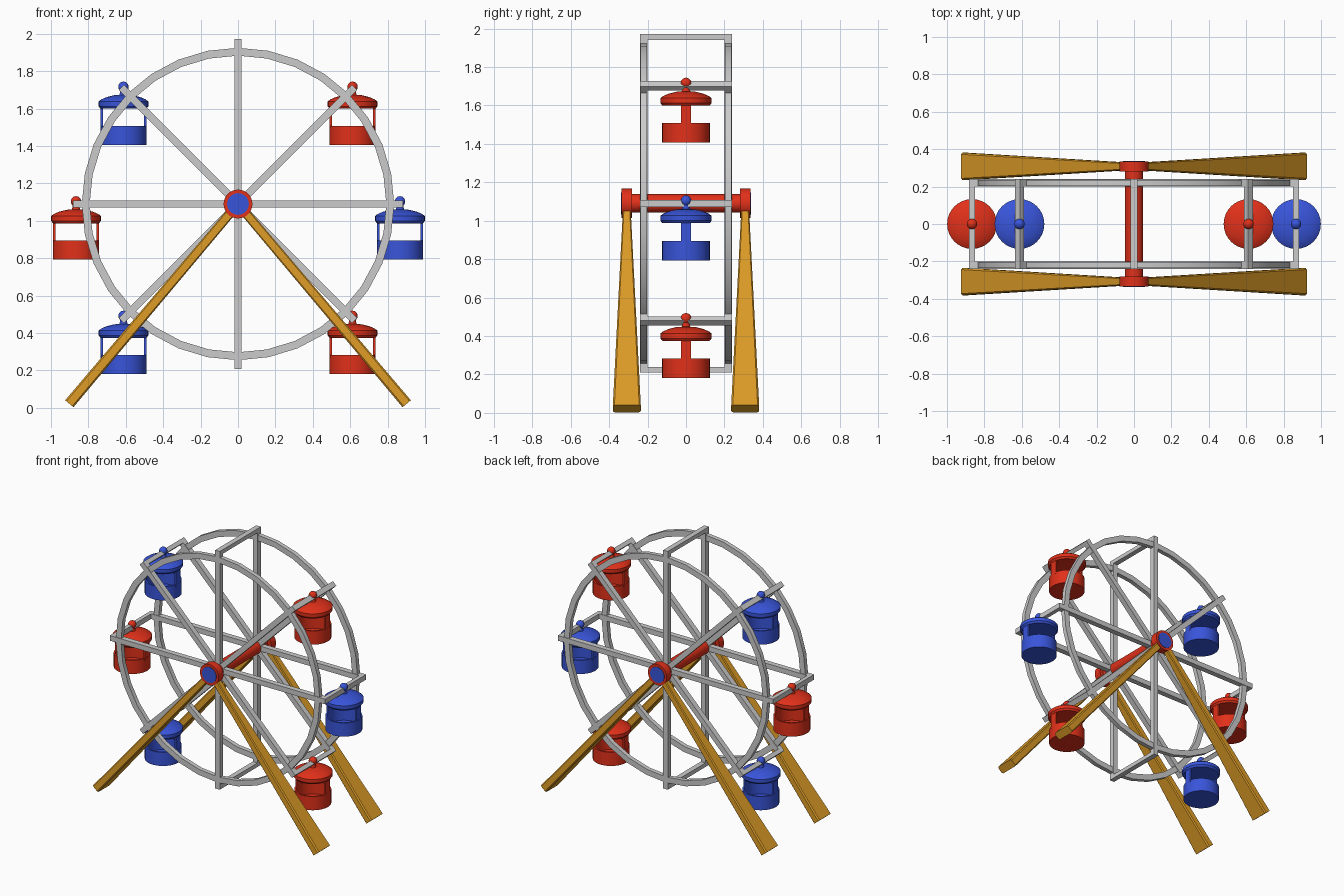
import bpy, bmesh
from math import sin, cos, pi, radians, atan2, hypot
from mathutils import Matrix, Vector

if "Cube" in bpy.data.objects:
    bpy.data.objects.remove(bpy.data.objects["Cube"])

HUB_Z = 1.09


def material(name, color):
    m = bpy.data.materials.new(name)
    m.diffuse_color = color
    m.use_nodes = True
    m.node_tree.nodes["Principled BSDF"].inputs["Base Color"].default_value = m.diffuse_color
    return m


RED = material("red", (0.75, 0.03, 0.01, 1))
BLUE = material("blue", (0.04, 0.09, 0.7, 1))
AMBER = material("amber", (0.72, 0.33, 0.02, 1))


def finish(name, bm, mat=None, matrix=Matrix()):
    bmesh.ops.recalc_face_normals(bm, faces=bm.faces)
    me = bpy.data.meshes.new(name)
    bm.to_mesh(me)
    bm.free()
    me.shade_smooth()
    me.set_sharp_from_angle(angle=radians(35))
    ob = bpy.data.objects.new(name, me)
    bpy.context.collection.objects.link(ob)
    ob.matrix_world = matrix
    if mat:
        me.materials.append(mat)
    return ob


def box(name, size, matrix, mat=None):
    bm = bmesh.new()
    bmesh.ops.create_cube(bm, size=1, matrix=Matrix.Diagonal((*size, 1)))
    return finish(name, bm, mat, matrix)


def lathe(name, profile, matrix, mat=None, n=32, closed=False):
    """Revolve (radius, height) points round z."""
    bm = bmesh.new()
    vs = [bm.verts.new((r, 0, z)) for r, z in profile]
    pairs = list(zip(vs, vs[1:])) + ([(vs[-1], vs[0])] if closed else [])
    es = [bm.edges.new(p) for p in pairs]
    bmesh.ops.spin(bm, geom=vs + es, cent=(0, 0, 0), axis=(0, 0, 1),
                   angle=2 * pi, steps=n, use_duplicate=False)
    bmesh.ops.remove_doubles(bm, verts=bm.verts, dist=1e-5)
    return finish(name, bm, mat, matrix)


def at(x, y, z):
    return Matrix.Translation((x, y, z))


def turn(angle):
    return Matrix.Rotation(angle, 4, 'Y')


HUB = at(0, 0, HUB_Z)
ALONG_Y = Matrix.Rotation(pi / 2, 4, 'X')

# Wheel: two rims with spokes, joined by cross bars at the spoke tips
for s in (-1, 1):
    lathe("rim", [(0.793, -0.016), (0.835, -0.016), (0.835, 0.016), (0.793, 0.016)],
          at(0, s * 0.22, HUB_Z) @ ALONG_Y, closed=True)
    for i in range(4):
        box("spoke", (1.76, 0.04, 0.038), at(0, s * 0.22, HUB_Z) @ turn(i * pi / 4))
for i in range(8):
    box("cross_bar", (0.03, 0.48, 0.038), HUB @ turn(i * pi / 4) @ at(0.866, 0, 0))

# Axle with wide end flanges and blue caps
lathe("axle", [(0, -0.335), (0.077, -0.335), (0.077, -0.28), (0.048, -0.28),
               (0.048, 0.28), (0.077, 0.28), (0.077, 0.335), (0, 0.335)],
      HUB @ ALONG_Y, RED)
for s in (-1, 1):
    lathe("axle_cap", [(0, -0.01), (0.058, -0.01), (0.058, 0.01), (0, 0.01)],
          at(0, s * 0.328, HUB_Z) @ ALONG_Y, BLUE)


# Legs: flat tapered beams from the flange to the ground
def leg(sx, sy):
    foot = Vector((sx * 0.902, sy * 0.308, 0.022))
    top = Vector((0, sy * 0.308, HUB_Z))
    d = (foot - top).normalized()
    side = Vector((d.z, 0, -d.x))
    bm = bmesh.new()
    rings = []
    for c, w, t in ((top, 0.018, 0.024), (foot, 0.073, 0.029)):
        b = 0.3 * min(w, t)
        pts = [(w, t - b), (w - b, t), (b - w, t), (-w, t - b),
               (-w, b - t), (b - w, -t), (w - b, -t), (w, b - t)]
        rings.append([bm.verts.new(c + Vector((0, u, 0)) + side * v) for u, v in pts])
    for i in range(8):
        j = (i + 1) % 8
        bm.faces.new((rings[0][i], rings[0][j], rings[1][j], rings[1][i]))
    for r in rings:
        bm.faces.new(r)
    finish("leg", bm, AMBER)


for sx in (-1, 1):
    for sy in (-1, 1):
        leg(sx, sy)


# Cabins: hanger knob, domed roof, two side posts and an open tub
def cabin(x, z, mat):
    m = at(x, 0, z)
    knob = [(0.028 * sin(a), 0.014 + 0.028 * cos(a))
            for a in (radians(d) for d in range(0, 141, 20))]
    lathe("cabin_hanger", knob + [(0.018, -0.015), (0.026, -0.04), (0, -0.04)], m, mat, 20)
    lathe("cabin_roof", [(0, -0.028), (0.05, -0.031), (0.09, -0.041), (0.118, -0.053),
                         (0.133, -0.064), (0.133, -0.09), (0.123, -0.103), (0, -0.103)], m, mat)
    lathe("cabin_tub", [(0, -0.296), (0.124, -0.296), (0.124, -0.195), (0.112, -0.195),
                        (0.112, -0.284), (0, -0.284)], m, mat)
    for s in (-1, 1):
        box("cabin_post", (0.012, 0.053, 0.12), m @ at(s * 0.116, 0, -0.15), mat)


for k in (-1, 0, 1):
    a = k * pi / 4
    for s in (-1, 1):
        mat = RED if (s > 0) == (k != 0) else BLUE
        cabin(s * 0.866 * cos(a), HUB_Z + 0.866 * sin(a), mat)
